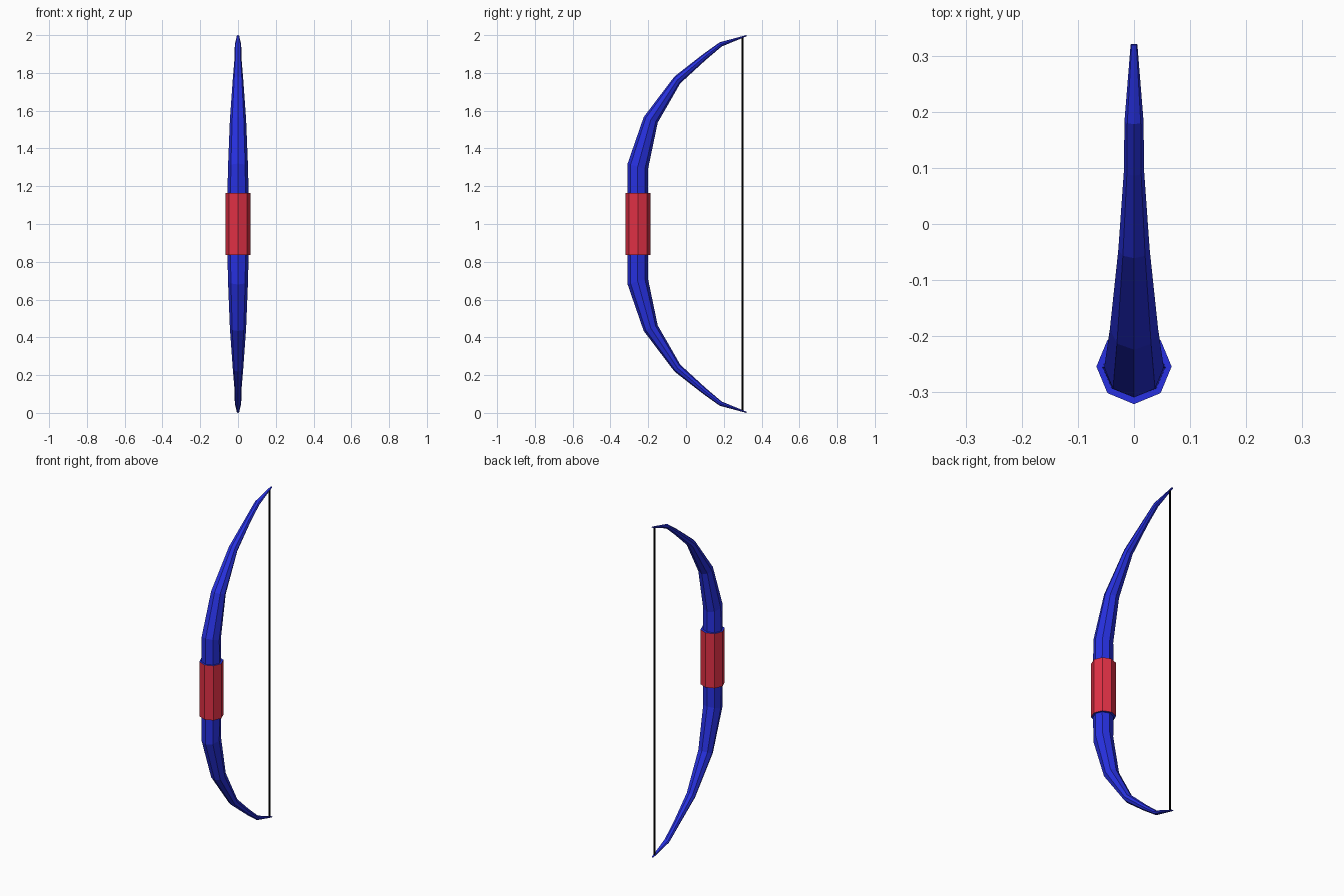
import bpy, bmesh
from math import cos, sin, tau
from mathutils import Vector

if "Cube" in bpy.data.objects:
    bpy.data.objects.remove(bpy.data.objects["Cube"])

SIDES = 8


def material(name, rgb):
    m = bpy.data.materials.new(name)
    m.diffuse_color = (*rgb, 1)
    m.use_nodes = True
    m.node_tree.nodes["Principled BSDF"].inputs["Base Color"].default_value = m.diffuse_color
    return m


def loft(name, rings, mat, cap_start, cap_end):
    """Octagonal tube; each ring = (front yz, back yz, half width in x)."""
    bm = bmesh.new()
    loops = []
    for front, back, width in rings:
        f, b = Vector((0, *front)), Vector((0, *back))
        mid, half = (f + b) / 2, (f - b) / 2
        loops.append([bm.verts.new(mid + half * cos(i * tau / SIDES)
                                   + Vector((width * sin(i * tau / SIDES), 0, 0)))
                      for i in range(SIDES)])
    for lo, hi in zip(loops, loops[1:]):
        for i in range(SIDES):
            j = (i + 1) % SIDES
            bm.faces.new((lo[i], lo[j], hi[j], hi[i]))
    if cap_start:
        bm.faces.new(loops[0][::-1])
    if cap_end:
        bm.faces.new(loops[-1])
    mesh = bpy.data.meshes.new(name)
    # Make sure the faces point outward
    away = sum((f.normal.dot(f.calc_center_median() - Vector((0, -0.254, 1)))
                for f in bm.faces if not f.normal_update()), 0.0)
    if away < 0:
        bmesh.ops.reverse_faces(bm, faces=bm.faces[:])
    bm.to_mesh(mesh)
    bm.free()
    mesh.materials.append(mat)
    obj = bpy.data.objects.new(name, mesh)
    bpy.context.collection.objects.link(obj)
    return obj


blue = material("bow_blue", (0.02, 0.03, 0.75))
red = material("grip_red", (0.75, 0.03, 0.06))
black = material("string_black", (0.0, 0.0, 0.0))

# Upper limb, from the shoulder at the grip to the tip
limb = [
    ((-0.321, 1.165), (-0.187, 1.165), 0.067),
    ((-0.309, 1.165), (-0.202, 1.165), 0.056),
    ((-0.309, 1.320), (-0.202, 1.286), 0.053),
    ((-0.224, 1.566), (-0.150, 1.536), 0.043),
    ((-0.061, 1.781), (-0.031, 1.744), 0.028),
    ((0.086, 1.896), (0.103, 1.867), 0.018),
    ((0.178, 1.962), (0.189, 1.940), 0.017),
    ((0.319, 2.000), (0.321, 1.994), 0.006),
]


def flipped(ring):
    (fy, fz), (by, bz), w = ring
    return (fy, 2 - fz), (by, 2 - bz), w


loft("upper_limb", limb, blue, False, True)
loft("lower_limb", [flipped(r) for r in limb][::-1], blue, True, False)

# Grip between the two shoulders
loft("grip", [flipped(limb[0]), limb[0]], red, False, False)

# Bowstring
loft("bowstring", [((0.295, z), (0.305, z), 0.005) for z in (0.01, 1.99)],
     black, True, True)
